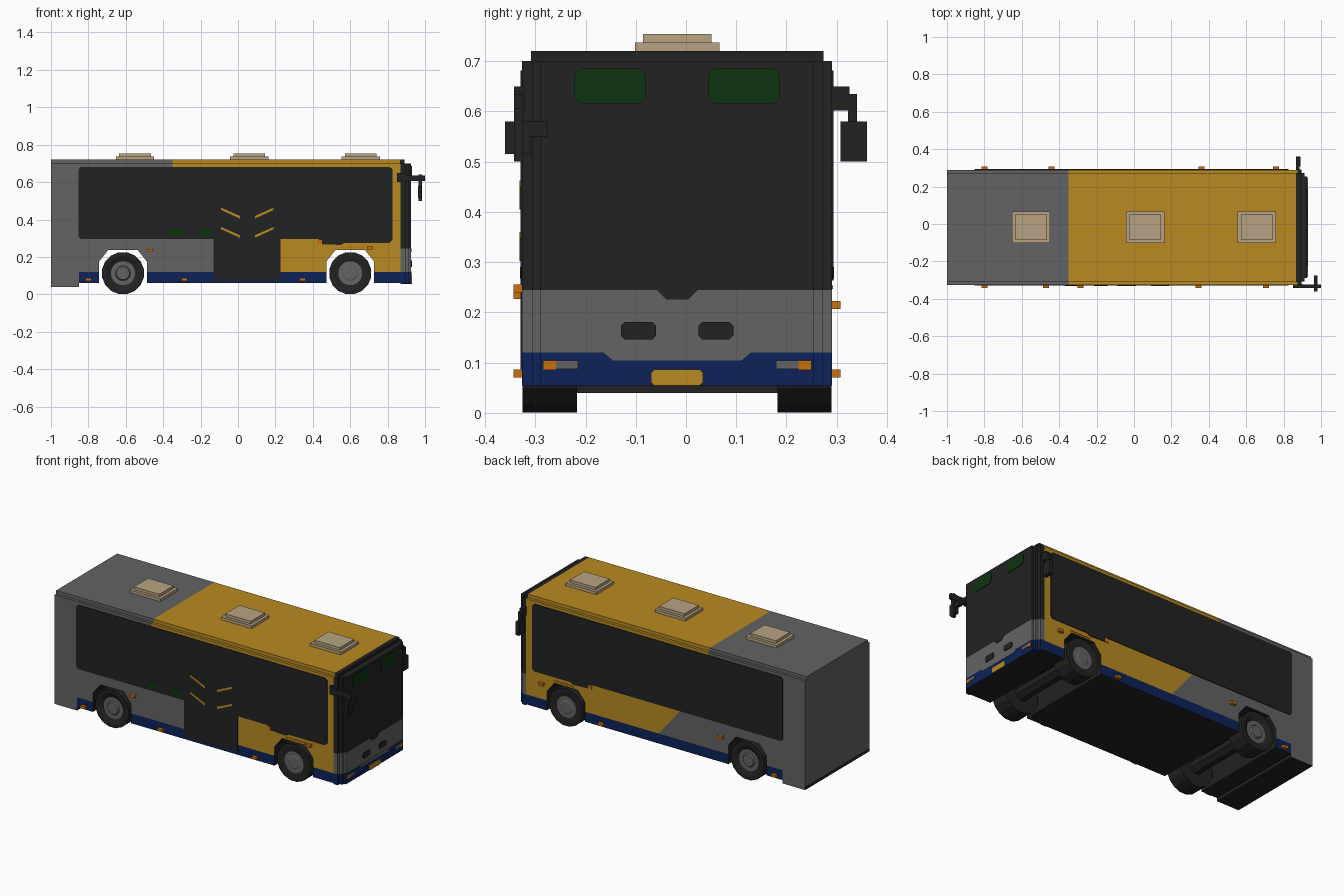
import bpy, bmesh, math
from mathutils import Vector, Matrix

cube = bpy.data.objects.get("Cube")
if cube:
    bpy.data.objects.remove(cube, do_unlink=True)

COLOURS = {
    "black": (.016, .016, .016), "grey": (.125, .125, .125),
    "gold": (.48, .255, .015), "navy": (.004, .016, .1),
    "green": (.004, .034, .005), "amber": (.58, .16, .004),
    "beige": (.48, .37, .225),
}
NAMES = list(COLOURS)
MATS = []
for key, rgb in COLOURS.items():
    m = bpy.data.materials.new(key + "_paint")
    m.use_nodes = True
    m.diffuse_color = (*rgb, 1)
    m.node_tree.nodes["Principled BSDF"].inputs["Base Color"].default_value = (*rgb, 1)
    MATS.append(m)

RIGHT, LEFT = -.325, .29          # side planes of the bus
MID = (RIGHT + LEFT) / 2


def finish(name, bm, paint):
    """Paint faces with one colour or a rule(centre, normal) and link the object."""
    bmesh.ops.recalc_face_normals(bm, faces=bm.faces)
    bm.normal_update()
    for f in bm.faces:
        key = paint if isinstance(paint, str) else paint(f.calc_center_median(), f.normal)
        f.material_index = NAMES.index(key)
    me = bpy.data.meshes.new(name)
    bm.to_mesh(me)
    bm.free()
    for m in MATS:
        me.materials.append(m)
    ob = bpy.data.objects.new(name, me)
    bpy.context.collection.objects.link(ob)
    return ob


def prism(name, pts, axis, lo, hi, paint, cuts=()):
    """Extrude a flat outline along an axis, then slice it along colour borders."""
    place = {"x": lambda a, b, t: (t, a, b), "y": lambda a, b, t: (a, t, b),
             "z": lambda a, b, t: (a, b, t)}[axis]
    bm = bmesh.new()
    face = bm.faces.new([bm.verts.new(place(a, b, lo)) for a, b in pts])
    new = bmesh.ops.extrude_face_region(bm, geom=[face])["geom"]
    shift = Vector(place(0, 0, hi - lo))
    bmesh.ops.translate(bm, vec=shift, verts=[v for v in new if isinstance(v, bmesh.types.BMVert)])
    for co, no in cuts:
        bmesh.ops.bisect_plane(bm, geom=bm.verts[:] + bm.edges[:] + bm.faces[:],
                               plane_co=co, plane_no=no)
    return finish(name, bm, paint)


def rect(a0, a1, b0, b1):
    return [(a0, b0), (a1, b0), (a1, b1), (a0, b1)]


def cut_corners(a0, a1, b0, b1, c):
    return [(a0 + c, b0), (a1 - c, b0), (a1, b0 + c), (a1, b1 - c),
            (a1 - c, b1), (a0 + c, b1), (a0, b1 - c), (a0, b0 + c)]


def box(name, x0, x1, y0, y1, z0, z1, paint):
    return prism(name, rect(x0, x1, y0, y1), "z", z0, z1, paint)


def side_plate(name, pts, side, paint, depth=.004):
    out = -depth if side == RIGHT else depth
    return prism(name, pts, "y", side - out * .2, side + out, paint)


def front_plate(name, pts, paint, depth=.004):
    return prism(name, pts, "x", .924, .925 + depth, paint)


def at_x(x):
    return ((x, 0, 0), (1, 0, 0))


def at_z(z):
    return ((0, 0, z), (0, 0, 1))


# Body shell with wheel tunnels
AXLES = (-.615, .6)
SLANT = (Vector((-.16, 0, .29)), Vector((.17, 0, .14)))
outline = [(-1, .04), (-.85, .04), (-.85, .06)]
for ax in AXLES:
    half = [(-.128, .06), (-.128, .175), (-.078, .238)]
    outline += [(ax + dx, z) for dx, z in half]
    outline += [(ax - dx, z) for dx, z in reversed(half)]
outline += [(.875, .06), (.875, .70), (-1, .70)]


def body_paint(c, n):
    if n.z < -.5:
        return "black"
    if abs(n.x) > .5:
        return "grey" if c.x < -.99 and c.z > .06 else "black"
    if c.x < -.85:
        return "grey"
    if c.z < .12:
        return "navy"
    if c.z > .5 or n.z > .5:
        return "gold" if c.x > -.35 else "grey"
    if n.y < 0:
        return "gold" if c.x > .1 else "grey"
    return "gold" if (c - SLANT[0]).dot(SLANT[1]) > 0 else "grey"


prism("body", outline, "y", RIGHT, LEFT, body_paint,
      [at_x(-.85), at_x(-.35), at_x(.1), at_z(.06), at_z(.12), at_z(.29), at_z(.5), SLANT])

# Raised roof panel
prism("roof", rect(-1, .89, RIGHT + .016, LEFT - .016), "z", .69, .72,
      lambda c, n: "grey" if c.x < -.35 else "gold" if c.x < .865 else "black",
      [at_x(-.35), at_x(.865)])

# Stepped nose carrying the windscreen
right_half = [(.868, RIGHT - .001), (.895, RIGHT - .001), (.895, RIGHT + .018),
              (.912, RIGHT + .018), (.912, RIGHT + .035), (.925, RIGHT + .035)]
nose = right_half + [(x, 2 * MID - y) for x, y in reversed(right_half)]


def nose_paint(c, n):
    if n.z < -.5 or c.z > .245:
        return "black"
    return "grey" if c.z > .12 else "navy"


prism("nose", nose, "z", .055, .70, nose_paint, [at_z(.12), at_z(.245)])

# Front details, mirrored about the centre line
front_plate("bumper_dip", [(-.165, .121), (-.145, .104), (.11, .104), (.13, .121)], "grey", .002)
front_plate("windscreen_dip", [(-.06, .246), (-.04, .226), (.005, .226), (.025, .246)], "black", .002)
front_plate("number_plate", cut_corners(-.07, .034, .055, .086, .006), "gold")
for s, tag in ((-1, "right"), (1, "left")):
    def span(a, b):
        return sorted((MID + s * a, MID + s * b))
    front_plate("front_vent_" + tag, cut_corners(*span(.042, .112), .146, .181, .008), "black")
    front_plate("headlight_" + tag, rect(*span(.197, .241), .087, .104), "grey")
    front_plate("indicator_" + tag, rect(*span(.241, .267), .085, .104), "amber")
    front_plate("display_" + tag, cut_corners(*span(.062, .205), .616, .686, .012), "green")

# Glazing band with a stepped lower edge
glass = [(-.84, .295), (.43, .295), (.445, .268), (.55, .264), (.57, .275), (.81, .275),
         (.825, .29), (.825, .67), (.81, .682), (-.84, .682), (-.852, .67), (-.852, .307)]
for side, tag in ((RIGHT, "right"), (LEFT, "left")):
    side_plate("windows_" + tag, glass, side, "black")
    side_plate("corner_lamp_" + tag, rect(.425, .45, .268, .29), side, "amber", .005)
    side_plate("arch_strip_" + tag, rect(.55, .68, .247, .254), side, "amber", .003)

# Door and painted marks on the right side
side_plate("door", rect(-.13, .228, .075, .3), RIGHT, "black")
for i, z in enumerate((.455, .352)):
    for s, tag in ((-1, "rear"), (1, "front")):
        pts = [(.05 + s * .14, z + .008), (.05 + s * .14, z - .004),
               (.05 + s * .04, z - .05), (.05 + s * .04, z - .036)]
        side_plate(f"door_stripe_{tag}_{i}", pts, RIGHT, "gold", .006)
for x in (-.335, -.178):
    side_plate("window_sign", cut_corners(x - .035, x + .035, .31, .35, .01), RIGHT, "green", .006)

# Side marker lamps
MARKERS = {RIGHT: ((-.8, .078), (-.285, .078), (.345, .078), (-.47, .235), (.705, .248)),
           LEFT: ((-.8, .078), (.36, .078), (-.44, .215), (.76, .215))}
for side, spots in MARKERS.items():
    y0, y1 = (side - .018, side) if side == RIGHT else (side, side + .018)
    for x, z in spots:
        box("marker_lamp", x - .016, x + .016, y0, y1, z - .008, z + .008, "amber")

# Roof hatches
for x in (-.551, .06, .656):
    box("hatch_base", x - .102, x + .102, MID - .084, MID + .084, .715, .737, "beige")
    box("hatch_lid", x - .085, x + .085, MID - .068, MID + .068, .737, .754, "beige")

# Mirrors: a forward arm on the right, a short bracket on the left
box("right_mirror_arm", .85, 1, -.342, -.324, .605, .635, "black")
box("right_mirror_mount", .85, .9, -.342, -.32, .6, .65, "black")
box("right_mirror_stem", .965, .985, -.342, -.324, .5, .64, "black")
box("right_mirror", .962, .982, -.36, -.31, .515, .58, "black")
box("right_kerb_mirror", .962, .982, -.31, -.275, .55, .58, "black")
box("left_mirror_arm", .865, .885, .285, .325, .602, .65, "black")
box("left_mirror_stem", .865, .885, .322, .34, .575, .635, "black")
box("left_mirror", .865, .89, .308, .36, .5, .58, "black")


# Wheels: tyre with sunken rim and a hub
def wheel(name, x, side, rear):
    s = -1 if side == RIGHT else 1
    bm = bmesh.new()
    turn = Matrix.Rotation(-s * math.pi / 2, 4, "X") @ Matrix.Rotation(math.pi / 16, 4, "Z")
    bmesh.ops.create_cone(bm, cap_ends=True, segments=16, radius1=.114, radius2=.114, depth=.108,
                          matrix=Matrix.Translation((x, side - s * .054, .113)) @ turn)
    cap = max(bm.faces, key=lambda f: s * f.calc_center_median().y)
    for width, push in ((.02, 0), (.028, -.012 if rear else -.004),
                        (.024, 0), (.006, .008 if rear else .003)):
        bmesh.ops.inset_region(bm, faces=[cap], thickness=width, use_even_offset=True)
        bmesh.ops.translate(bm, verts=cap.verts[:], vec=(0, s * push, 0))

    def paint(c, n):
        # Ring faces are told apart by their distance from the axle
        r = math.hypot(c.x - x, c.z - .113)
        return "grey" if r < .064 and s * (c.y - side) > -.03 else "black"
    finish(name, bm, paint)


for ax, tag in zip(AXLES, ("rear", "front")):
    wheel(tag + "_wheel_right", ax, RIGHT, tag == "rear")
    wheel(tag + "_wheel_left", ax, LEFT, tag == "rear")
    prism(tag + "_axle", cut_corners(ax - .04, ax + .04, .073, .153, .024), "y",
          RIGHT + .08, LEFT - .08, "black")
